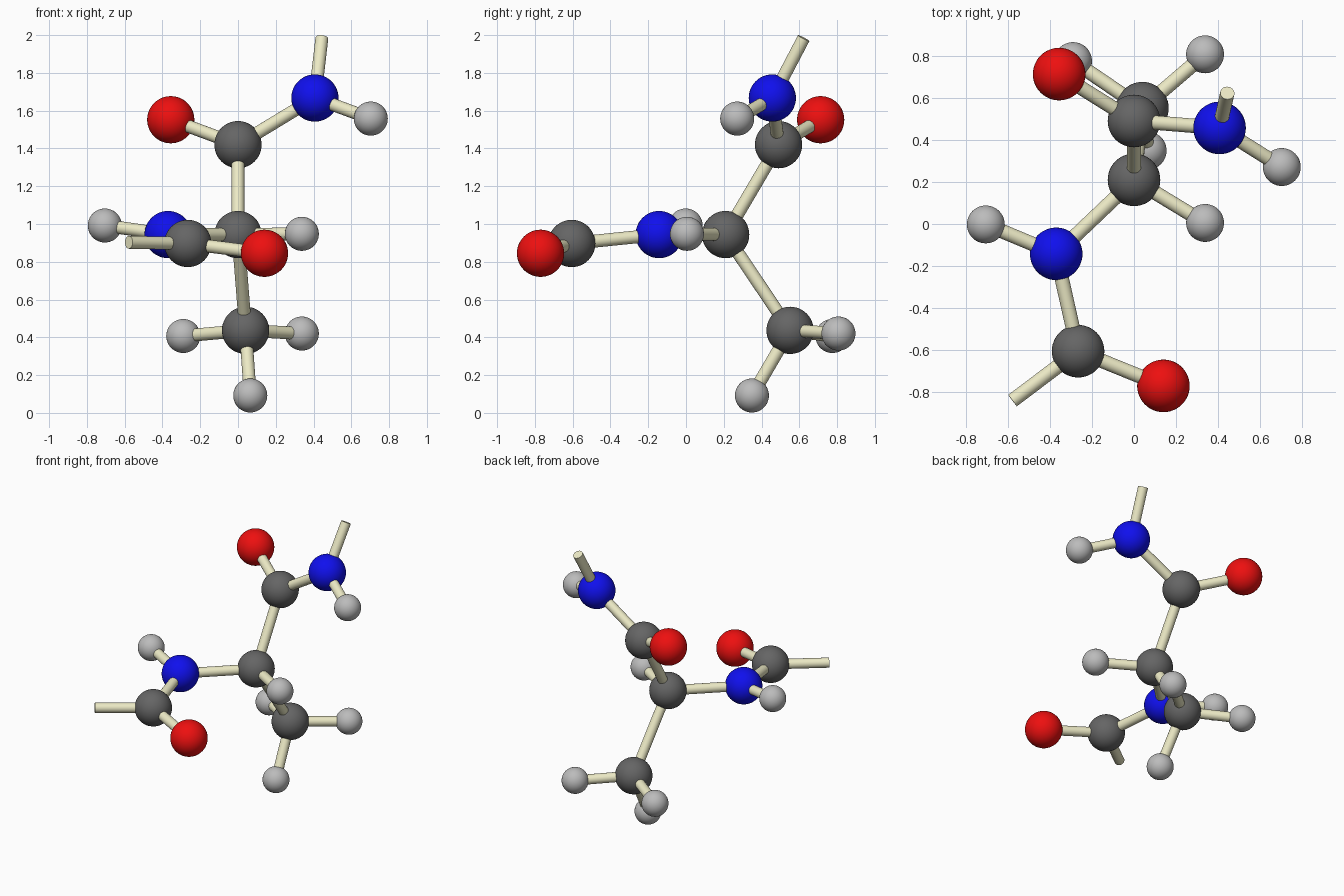
import bpy
from mathutils import Vector
from math import radians

if "Cube" in bpy.data.objects:
    bpy.data.objects.remove(bpy.data.objects["Cube"])


def material(name, rgb):
    m = bpy.data.materials.new(name)
    m.diffuse_color = (*rgb, 1)
    m.use_nodes = True
    m.node_tree.nodes["Principled BSDF"].inputs["Base Color"].default_value = m.diffuse_color
    return m


# Radius and colour per atom kind
KINDS = {
    "carbon": (0.125, material("dark_grey", (0.13, 0.13, 0.13))),
    "nitrogen": (0.125, material("blue", (0.005, 0.005, 0.85))),
    "oxygen": (0.125, material("red", (0.85, 0.005, 0.005))),
    "hydrogen": (0.09, material("light_grey", (0.5, 0.5, 0.5))),
}
CREAM = material("cream", (0.84, 0.82, 0.56))
BOND_RADIUS = 0.034

ATOMS = {
    "centre_carbon": (0, 0.21, 0.944),
    "centre_hydrogen": (0.338, 0.005, 0.948),
    "upper_carbon": (0, 0.49, 1.42),
    "upper_oxygen": (-0.356, 0.713, 1.552),
    "upper_nitrogen": (0.407, 0.457, 1.667),
    "upper_hydrogen": (0.703, 0.271, 1.558),
    "front_nitrogen": (-0.37, -0.142, 0.944),
    "front_hydrogen": (-0.705, -0.002, 0.992),
    "front_carbon": (-0.266, -0.605, 0.897),
    "front_oxygen": (0.14, -0.77, 0.845),
    "methyl_carbon": (0.04, 0.551, 0.437),
    "methyl_left_hydrogen": (-0.29, 0.775, 0.407),
    "methyl_right_hydrogen": (0.338, 0.807, 0.42),
    "methyl_lower_hydrogen": (0.065, 0.349, 0.092),
}
# Open ends of the chain
ENDS = {"upper_end": (0.444, 0.623, 1.984), "front_end": (-0.578, -0.84, 0.903)}

BONDS = [
    ("centre_carbon", "centre_hydrogen"), ("centre_carbon", "upper_carbon"),
    ("centre_carbon", "front_nitrogen"), ("centre_carbon", "methyl_carbon"),
    ("upper_carbon", "upper_oxygen"), ("upper_carbon", "upper_nitrogen"),
    ("upper_nitrogen", "upper_hydrogen"), ("upper_nitrogen", "upper_end"),
    ("front_nitrogen", "front_hydrogen"), ("front_nitrogen", "front_carbon"),
    ("front_carbon", "front_oxygen"), ("front_carbon", "front_end"),
    ("methyl_carbon", "methyl_left_hydrogen"),
    ("methyl_carbon", "methyl_right_hydrogen"),
    ("methyl_carbon", "methyl_lower_hydrogen"),
]


def finish(name, mat):
    ob = bpy.context.object
    ob.name = name
    ob.data.materials.append(mat)
    bpy.ops.object.shade_smooth_by_angle(angle=radians(40))


# Atom balls
for name, pos in ATOMS.items():
    radius, mat = KINDS[name.split("_")[-1]]
    bpy.ops.mesh.primitive_uv_sphere_add(segments=48, ring_count=24,
                                         radius=radius, location=pos)
    finish(name, mat)

# Bond sticks
POINTS = {**ATOMS, **ENDS}
for a, b in BONDS:
    p, q = Vector(POINTS[a]), Vector(POINTS[b])
    d = q - p
    bpy.ops.mesh.primitive_cylinder_add(
        vertices=24, radius=BOND_RADIUS, depth=d.length, location=(p + q) / 2,
        rotation=d.to_track_quat("Z", "Y").to_euler())
    finish("bond_" + a + "_to_" + b, CREAM)
